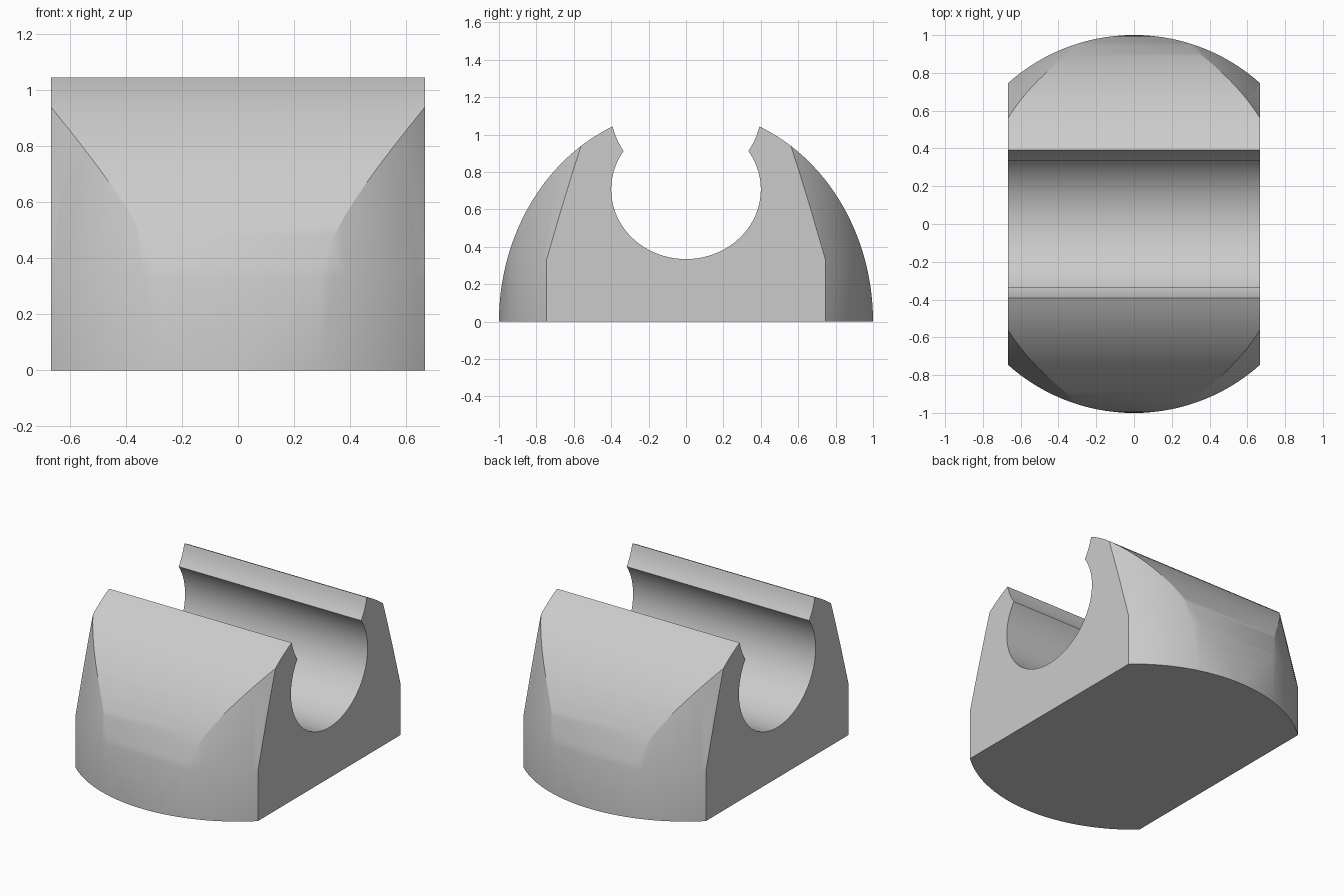
import bpy, bmesh
from math import cos, sin, pi, asin

cube = bpy.data.objects.get("Cube")
if cube:
    bpy.data.objects.remove(cube, do_unlink=True)

HALF_W = 0.667                   # half width of the block
OUT_H = 1.134                    # height of the outer elliptical arch
BORE_W, BORE_H = 0.4, 0.372      # half axes of the pipe bore
BORE_Z, ENTRY_Z = 0.706, 1.118   # centres of the bore and of the entry flare
LIP_Z = 1.043

grey = bpy.data.materials.new("light grey")
grey.use_nodes = True
colour = (0.6, 0.6, 0.6, 1)
grey.diffuse_color = colour
grey.node_tree.nodes["Principled BSDF"].inputs["Base Color"].default_value = colour


def loft(name, rings):
    """Closed solid through rings of points, capped at both ends."""
    bm = bmesh.new()
    loops = [[bm.verts.new(p) for p in ring] for ring in rings]
    for low, high in zip(loops, loops[1:]):
        for i in range(len(low)):
            j = (i + 1) % len(low)
            bm.faces.new((low[i], low[j], high[j], high[i]))
    bm.faces.new(loops[0][::-1])
    bm.faces.new(loops[-1])
    bmesh.ops.recalc_face_normals(bm, faces=bm.faces)
    mesh = bpy.data.meshes.new(name)
    bm.to_mesh(mesh)
    bm.free()
    mesh.materials.append(grey)
    obj = bpy.data.objects.new(name, mesh)
    bpy.context.collection.objects.link(obj)
    return obj


def arc(width, height, centre, start, end, steps):
    return [(width * cos(start + (end - start) * i / steps),
             centre + height * sin(start + (end - start) * i / steps))
            for i in range(steps + 1)]


# Half side profile in (y, z): outer arch, flared lip, then bore to its bottom
neck = asin((ENTRY_Z - BORE_Z) / 2 / BORE_H)
half = arc(1, OUT_H, 0, 0, asin(LIP_Z / OUT_H), 32)
half += arc(BORE_W, BORE_H, ENTRY_Z, asin((LIP_Z - ENTRY_Z) / BORE_H), -neck, 6)[1:]
half += arc(BORE_W, BORE_H, BORE_Z, neck, -pi / 2, 40)[1:]
profile = half + [(-y, z) for y, z in reversed(half[:-1])]

# Clamp body: the profile extruded across the width
body = loft("pipe_clamp", [[(x, y, z) for y, z in profile] for x in (-HALF_W, HALF_W)])

# Rounded envelope: upright cylinder that tapers above its shoulder
turns = [2 * pi * i / 128 for i in range(128)]
envelope = loft("envelope_cutter", [[(r * cos(t), r * sin(t), z) for t in turns]
                for r, z in ((1.0005, -0.1), (1.0005, 0.33), (0.827, 1.15))])
envelope.hide_render = True

# Trim the body to the envelope and keep only the result
trim = body.modifiers.new("trim", 'BOOLEAN')
trim.operation = 'INTERSECT'
trim.solver = 'EXACT'
trim.object = envelope
bpy.ops.object.select_all(action='DESELECT')
body.select_set(True)
bpy.context.view_layer.objects.active = body
bpy.ops.object.modifier_apply(modifier=trim.name)
bpy.data.objects.remove(envelope, do_unlink=True)
bpy.ops.object.shade_smooth_by_angle(angle=0.4)
